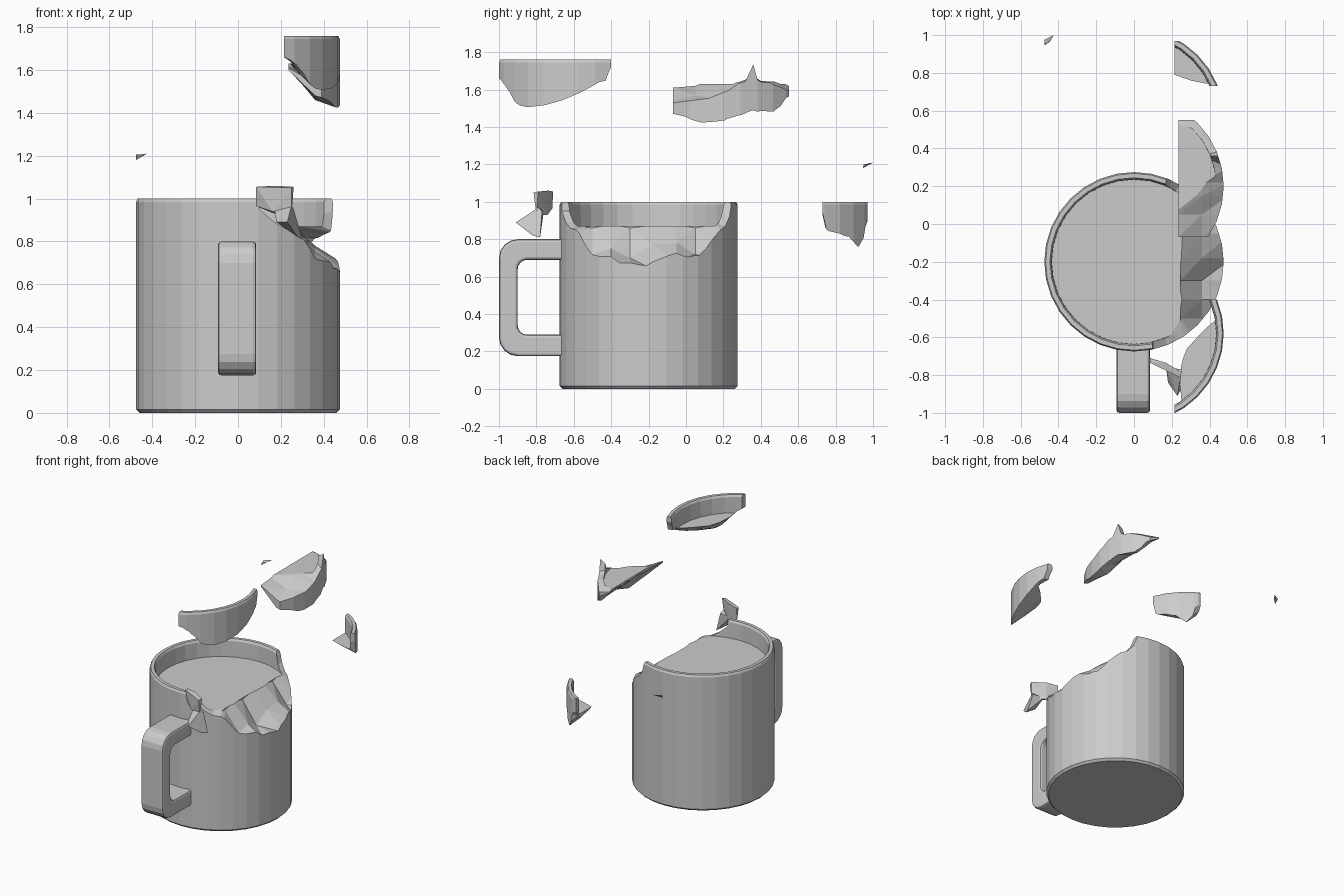
import bpy, bmesh
from math import sin, cos, pi

if "Cube" in bpy.data.objects:
    bpy.data.objects.remove(bpy.data.objects["Cube"])

CY, SIDES = -0.2, 32          # mug axis in y, number of sides


def add(name, bm):
    bmesh.ops.recalc_face_normals(bm, faces=bm.faces)
    me = bpy.data.meshes.new(name)
    bm.to_mesh(me)
    bm.free()
    ob = bpy.data.objects.new(name, me)
    bpy.context.collection.objects.link(ob)
    return ob


def lathe(name, profile):
    """Closed solid of revolution; first and last rings are capped."""
    bm = bmesh.new()
    rings = [[bm.verts.new((r * cos(2 * pi * i / SIDES), CY + r * sin(2 * pi * i / SIDES), z))
              for i in range(SIDES)] for r, z in profile]
    for a, b in zip(rings, rings[1:]):
        for i in range(SIDES):
            j = (i + 1) % SIDES
            bm.faces.new((a[i], a[j], b[j], b[i]))
    bm.faces.new(rings[0])
    bm.faces.new(rings[-1])
    return add(name, bm)


def chunk(name, ys, layers, top):
    """Jagged cutter: layers are (x, bottom heights along ys); top is one height
    or a list of height lists, one per layer."""
    bm = bmesh.new()
    rings = []
    for k, (x, zs) in enumerate(layers):
        tz = top[k] if isinstance(top, list) else [top] * len(ys)
        pts = list(zip(ys, zs)) + list(zip(ys, tz))[::-1]
        rings.append([bm.verts.new((x, y, z)) for y, z in pts])
    n = len(rings[0])
    for a, b in zip(rings, rings[1:]):
        for i in range(n):
            j = (i + 1) % n
            bm.faces.new((a[i], a[j], b[j], b[i]))
    bm.faces.new(rings[0])
    bm.faces.new(rings[-1])
    bmesh.ops.triangulate(bm, faces=bm.faces)
    return add(name, bm)


def hull(name, pts):
    bm = bmesh.new()
    vs = [bm.verts.new(p) for p in pts]
    out = bmesh.ops.convex_hull(bm, input=vs)
    bmesh.ops.delete(bm, geom=[v for v in out["geom_interior"] if isinstance(v, bmesh.types.BMVert)],
                     context='VERTS')
    return add(name, bm)


def carve(name, cutters, op, shift=(0, 0, 0)):
    """Boolean copy of the whole mug, moved by shift."""
    tmp = bpy.data.objects.new("tmp", whole.data)
    bpy.context.collection.objects.link(tmp)
    for c in cutters:
        m = tmp.modifiers.new("cut", 'BOOLEAN')
        m.operation, m.object, m.solver = op, c, 'EXACT'
    bpy.context.view_layer.update()
    dg = bpy.context.evaluated_depsgraph_get()
    me = bpy.data.meshes.new_from_object(tmp.evaluated_get(dg))
    me.name = name
    bpy.data.objects.remove(tmp)
    ob = bpy.data.objects.new(name, me)
    ob.location = shift
    bpy.context.collection.objects.link(ob)
    return ob


# Whole mug: filled to a flat surface just below the rim
whole = lathe("whole_mug", [(.46, 0), (.475, .015), (.475, .985), (.468, 1),
                            (.445, 1), (.437, .985), (.435, .87)])

# Cutters: main break, front rim notch, back rim notch
ys = [-.68, -.5, -.4, -.3, -.18, -.05, .05, .15, .3]
low_mid = [.80, .72, .75, .70, .77, .78, .72, .77, .76]
low_out = [.70, .59, .65, .66, .64, .68, .70, .68, .68]
break_cut = chunk("break_cutter", ys,
                  [(.245, [.88, .86, .88, .86, .875, .88, .86, .88, .88]),
                   (.36, low_mid), (.52, low_out)], 1.1)
front_notch = hull("front_notch_cutter", [
    (.09, -.75, 1.1), (.09, -.5, 1.1), (.30, -.75, 1.1), (.30, -.45, 1.1),
    (.10, -.75, .95), (.10, -.5, .95), (.17, -.75, .89), (.17, -.5, .89),
    (.29, -.75, .82), (.29, -.5, .86)])
back_notch = hull("back_notch_cutter", [
    (.15, .35, 1.1), (.13, .1, 1.1), (.32, .35, 1.1), (.32, .1, 1.1),
    (.20, .35, .92), (.19, .1, .92), (.30, .35, .80), (.30, .1, .86)])

# Front rim shard
ya = [-.66, -.62, -.58, -.54, -.47, -.38, -.28, -.17, -.05, -.02]
cut_a = chunk("rim_shard_cutter", ya,
              [(.215, [.92, .90, .90, .90, .90, .90, .90, .90, .92, .96]),
               (.26, [.90, .88, .87, .86, .85, .86, .88, .89, .92, .96]),
               (.36, [.86, .82, .78, .75, .76, .79, .83, .88, .90, .96]),
               (.50, [.84, .80, .74, .70, .70, .73, .77, .82, .88, .96])], 1.1)

# Wedge shard with a spike of wall
yb = [-.47, -.35, -.25, -.18, -.1, -.04, .0, .07, .15]
cut_b = chunk("wedge_shard_cutter", yb,
              [(.235, [.84, .85, .85, .86, .85, .86, .85, .86, .85]),
               (.36, [.72, .71, .70, .74, .75, .76, .74, .73, .78]),
               (.50, [.68, .65, .66, .67, .69, .71, .71, .70, .76])],
              [[.85, .86, .90, .90, .90, .90, .90, .90, .86],
               [.78, .81, .86, .88, .90, .92, .89, .88, .82],
               [.73, .77, .79, .82, .87, 1.01, .87, .81, .79]])

# Back rim shard
yc = [-.03, .0, .06, .11, .16, .19, .21]
cut_c = chunk("back_shard_cutter", yc,
              [(.215, [.90, .88, .86, .85, .84, .86, .90]),
               (.30, [.90, .87, .85, .82, .76, .78, .88]),
               (.50, [.96, .83, .81, .80, .77, .80, .90])], 1.1)

carve("mug_body", [break_cut, front_notch, back_notch], 'DIFFERENCE')
carve("rim_shard", [cut_a], 'INTERSECT', (0, -.38, .76))
carve("wedge_shard", [cut_b], 'INTERSECT', (0, .40, .76))
carve("back_rim_shard", [cut_c], 'INTERSECT', (0, .76, 0))
for o in (whole, break_cut, front_notch, back_notch, cut_a, cut_b, cut_c):
    bpy.data.objects.remove(o)

# Small turned shard by the handle: plate of rim and its wedge tail
hull("small_shard_plate", [
    (.085, -.71, 1.055), (.17, -.735, 1.06), (.26, -.79, 1.055), (.085, -.735, 1.055),
    (.25, -.815, 1.05), (.085, -.715, .965), (.25, -.80, .93), (.16, -.77, .94), (.17, -.74, .93)])
hull("small_shard_tail", [
    (.17, -.76, .95), (.25, -.79, .97), (.23, -.91, .89), (.30, -.78, .81),
    (.18, -.84, .89), (.26, -.77, .95), (.28, -.82, .82)])

# Tiny chip
hull("tiny_chip", [(-.475, .945, 1.18), (-.425, 1.0, 1.21), (-.445, .965, 1.20),
                   (-.475, .975, 1.205), (-.47, .95, 1.20)])


# Handle: rounded C outline pushed out sideways
def corner(y, z, r, a0, a1, n=4):
    return [(y + r * cos(a0 + (a1 - a0) * i / n), z + r * sin(a0 + (a1 - a0) * i / n))
            for i in range(n + 1)]


outline = ([(-.64, .80)] + corner(-.90, .70, .10, pi / 2, pi) + corner(-.90, .275, .10, pi, 1.5 * pi)
           + [(-.64, .175), (-.64, .29)] + corner(-.85, .34, .05, 1.5 * pi, pi)
           + corner(-.85, .64, .05, pi, pi / 2) + [(-.64, .69)])
bm = bmesh.new()
face = bm.faces.new([bm.verts.new((-.093, y, z)) for y, z in outline])
side = bmesh.ops.extrude_face_region(bm, geom=[face])
bmesh.ops.translate(bm, vec=(.178, 0, 0),
                    verts=[v for v in side["geom"] if isinstance(v, bmesh.types.BMVert)])
handle = add("handle", bm)
bev = handle.modifiers.new("soft_edges", 'BEVEL')
bev.width, bev.segments, bev.limit_method, bev.angle_limit = .015, 2, 'ANGLE', 1.0
